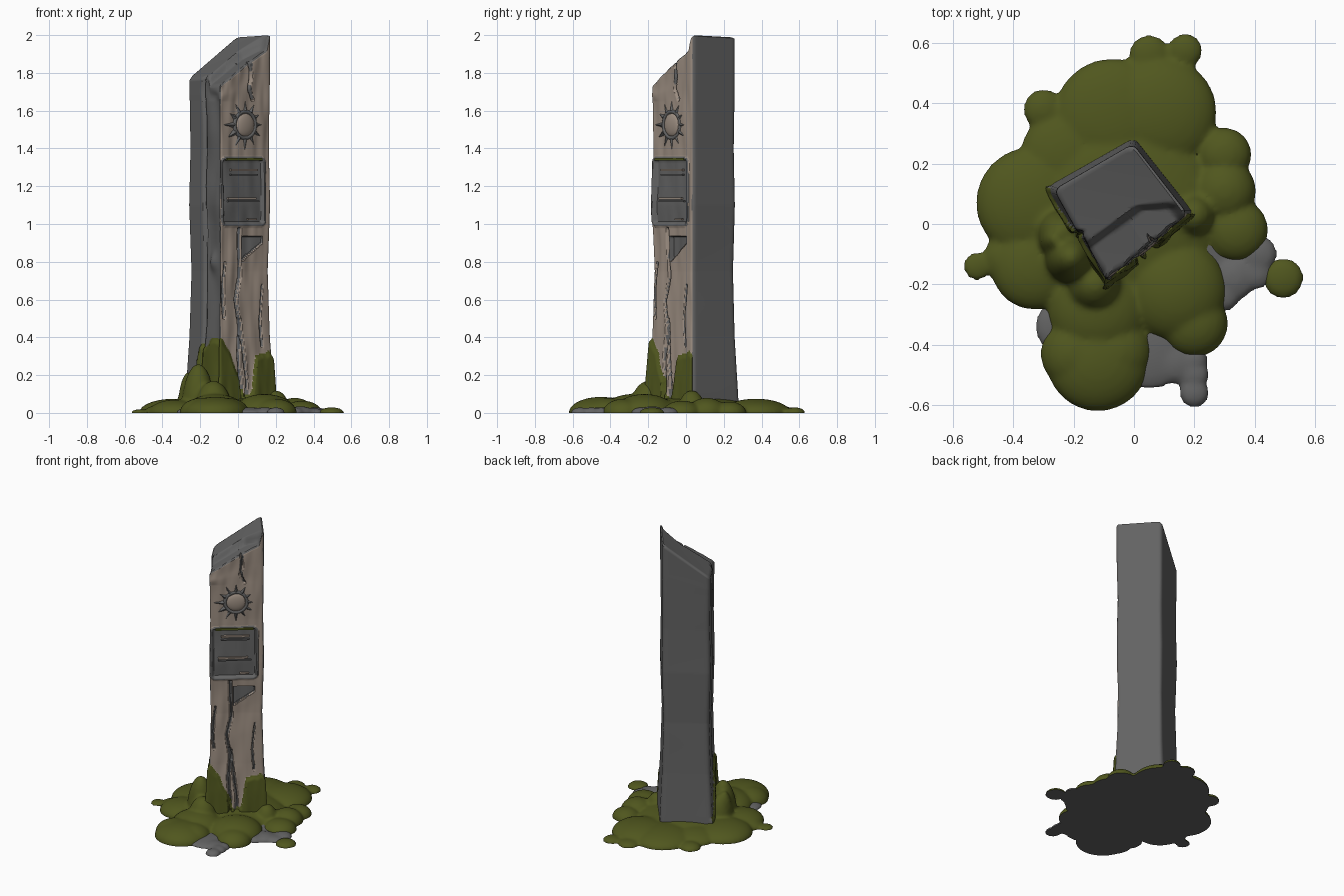
import bpy, bmesh, math
from mathutils import Matrix, Vector, noise

if "Cube" in bpy.data.objects:
    bpy.data.objects.remove(bpy.data.objects["Cube"])

# plan corners of the post (front left, front right, back right, back left)
CORNERS = [Vector(c) for c in ((-.097, -.187), (.176, .035), (-.004, .266), (-.266, .114))]
HALF = .157
FRAME = Matrix.Translation((-0.059, 0.046, 0)) @ Matrix.Rotation(math.radians(39.2), 4, 'Z')

def material(name, rgb):
    m = bpy.data.materials.new(name)
    m.diffuse_color = (*rgb, 1)
    m.use_nodes = True
    m.node_tree.nodes["Principled BSDF"].inputs["Base Color"].default_value = m.diffuse_color
    return m

GREY = material("grey stone", (0.125, 0.125, 0.125))
TAN = material("tan stone", (0.34, 0.275, 0.225))
MOSS = material("moss green", (0.08, 0.094, 0.013))

def make(name, bm, mats, angle=40):
    me = bpy.data.meshes.new(name)
    bm.to_mesh(me)
    bm.free()
    ob = bpy.data.objects.new(name, me)
    bpy.context.collection.objects.link(ob)
    for m in mats:
        me.materials.append(m)
    bpy.ops.object.select_all(action='DESELECT')
    ob.select_set(True)
    bpy.context.view_layer.objects.active = ob
    bpy.ops.object.shade_smooth_by_angle(angle=math.radians(angle))
    return ob

def lerp(pts, x):
    """Piecewise linear lookup in (x, y) points sorted by x."""
    if x <= pts[0][0]:
        return pts[0][1]
    for (a, p), (b, q) in zip(pts, pts[1:]):
        if x <= b:
            return p + (q - p) * (x - a) / (b - a)
    return pts[-1][1]

def smooth(a, b, x):
    t = min(1, max(0, (x - a) / (b - a)))
    return t * t * (3 - 2 * t)

def rnd(a, b, c=0):
    return noise.noise(Vector((a, b, c)))

# ---- post: rounded square section, carved front, sloping stepped top
WIDTH = [(0, .176), (.1, .172), (.4, .157), (.75, .149), (1.1, .158), (1.4, .153), (1.75, .157), (2, .157)]
# cracks: (half width, depth, points of z against u)
CRACKS = [
    (.011, .03, [(.05, -.03), (.3, -.045), (.45, -.035), (.6, -.055), (.72, -.03), (.98, -.035)]),
    (.014, .025, [(.05, .005), (.2, .0), (.38, -.02), (.5, -.035)]),
    (.008, .02, [(.5, -.125), (.62, -.135), (.8, -.12)]),
    (.009, .025, [(1.66, .045), (1.75, .02), (1.84, .035), (2.0, .02)]),
    (.006, .015, [(.35, .1), (.5, .09), (.68, .105)]),
]
MOSS_FRONT = [(-.155, .40), (-.1, .34), (-.06, .22), (-.02, .1), (.03, .12), (.055, .29), (.13, .35), (.17, .3)]
MOSS_LEFT = [(-.155, .40), (.02, .38), (.05, .26), (.11, .14), (.15, .08)]

def top(u, v):
    edge = -.04 - max(0, u - .05) * .7
    step = (.05 + .1 * max(u, 0)) * (1 - smooth(edge - .012, edge + .012, v)) * (1 - smooth(.125, .15, u))
    return 1.886 + .72 * u - .04 * v - step

def panel(u, z):
    """Distance to the sunk plaque outline, negative inside."""
    dx, dz = abs(u + .012) - .107, abs(z - 1.172) - .153
    return math.hypot(max(dx, 0), max(dz, 0)) + min(max(dx, dz), 0) - .03

def carve(u, z):
    """Depth cut in the front face and whether it shows grey."""
    depth, grey = .004 * rnd(u * 28, z * 3), False
    d = panel(u, z)
    if d < 0:
        return -.006 + .022 * smooth(.012, .022, -d), True
    if d > .01:
        for w, deep, pts in CRACKS:
            if pts[0][0] < z < pts[-1][0]:
                w = w * (.75 + .5 * rnd(z * 7, w * 900))
                off = abs(u - lerp(pts, z) - .004 * rnd(z * 10, deep * 70))
                if off < w * 1.5:
                    depth += deep * (1 - smooth(w * .3, w * 1.5, off))
                    grey |= off < w
    # wedge shaped chip under the plaque
    if .80 < z < .935 and -.02 < u < -.02 + .125 * min(1, (z - .80) / .1):
        depth, grey = .026 - .12 * (u + .02), True
    # worn, wavy corners
    if u < -.148 + .014 * rnd(z * 5, 3) or u > .154 + .01 * rnd(z * 5, 7):
        grey = True
    return depth, grey

def moss_line(side, u, v, z):
    if side == 0:
        h = lerp(MOSS_FRONT, u)
    elif side == 3:
        h = lerp(MOSS_LEFT, v)
    else:
        h = .0
    return h + .05 * rnd(u * 22, v * 22, 2) - z

def post_point(a, b, side, z):
    hw, r = lerp(WIDTH, z), .018 if b < 0 else .024
    p = Vector((a * hw, b * hw))
    q = Vector([max(-hw + r, min(hw - r, c)) for c in p])
    p = q + (p - q).normalized() * r
    u, v = p
    fade = smooth(0, .02, hw - abs(u)) if side in (0, 2) else smooth(0, .02, hw - abs(v))
    if side == 0:
        p.y += carve(u, z)[0] * (fade if abs(panel(u, z)) > .03 else 1)
    elif side == 3:   # split, wavy layer on the left face
        line = .0 + .018 * rnd(z * 2.5, 5)
        p.x += fade * (.02 * math.exp(-((v - line) / .008) ** 2) + (1 - smooth(line - .02, line, v)) * (.012 + .014 * rnd(z * 4, v * 9)))
        p.x -= fade * .022 * math.exp(-((v + .07) / .035) ** 2 - ((z - .8) / .05) ** 2)
    else:
        p *= 1 + .012 * rnd(z * 2, side) * fade
    if b < -.98:
        p.y += .006 * rnd(a * 3, z * 5, 4) * fade
    return p + p.normalized() * .014 * smooth(0, .03, moss_line(side, u, v, z))

def build_post():
    bm = bmesh.new()
    ring = []
    for side, n in enumerate((72, 24, 24, 36)):
        for i in range(n):
            t = -1 + 2 * i / n
            ring.append(((t, -1), (1, t), (-t, 1), (-1, -t))[side] + (side,))
    n, straight, upper = len(ring), 220, 26
    rows = []
    for k in range(straight + upper + 1):
        row = []
        for a, b, s in ring:
            zl = 1.65 * min(k, straight) / straight
            p = post_point(a, b, s, zl if k <= straight else 1.65 + .3 * (k - straight) / upper)
            if k > straight:
                zl += (top(*p) - .01 - 1.65) * (k - straight) / upper
            row.append(bm.verts.new((p.x, p.y, zl)))
        rows.append(row)
    rim = [v.co.copy() for v in rows[-1]]
    for k in range(16):
        f = .95 * (1 - k / 16)
        rows.append([bm.verts.new((c.x * f, c.y * f, top(c.x * f, c.y * f))) for c in rim])
    for k in range(len(rows) - 1):
        for i in range(n):
            j = (i + 1) % n
            f = bm.faces.new((rows[k][i], rows[k][j], rows[k + 1][j], rows[k + 1][i]))
            side, c = ring[i][2], f.calc_center_median()
            if k < straight + upper:
                if moss_line(side, c.x, c.y, c.z) > 0:
                    f.material_index = 2
                elif side == 0 and not carve(c.x, c.z)[1]:
                    f.material_index = 1
    bm.faces.new(rows[-1])
    bm.faces.new(rows[0][::-1])
    for v in bm.verts:   # fit the square section to the real plan corners
        s, t = .5 + v.co.x / (2 * HALF), .5 + v.co.y / (2 * HALF)
        a, b, c, d = CORNERS
        v.co.xy = a.lerp(b, s).lerp(d.lerp(c, s), t)
    make("stone_post", bm, (GREY, TAN, MOSS), 50)

build_post()

# ---- sun emblem: domed disc, ring and twelve rays
SUN = FRAME @ Matrix.Translation((-.002, -.152, 1.525)) @ Matrix.Rotation(math.pi / 2, 4, 'X')

bm = bmesh.new()
bmesh.ops.create_uvsphere(bm, u_segments=32, v_segments=12, radius=1)
bm.transform(SUN @ Matrix.Diagonal((.062, .062, .018, 1)))
make("sun_disc", bm, [TAN])

bpy.ops.mesh.primitive_torus_add(major_radius=.07, minor_radius=.011, major_segments=40, minor_segments=10)
ring_ob = bpy.context.object
ring_ob.name = "sun_ring"
ring_ob.data.transform(SUN)
ring_ob.data.materials.append(GREY)
bpy.ops.object.shade_smooth_by_angle(angle=math.radians(60))

bm = bmesh.new()
for k in range(12):
    rot = SUN @ Matrix.Rotation(k * math.pi / 6, 4, 'Z')
    long = .142 if k % 3 == 0 else .132
    pts = [(.07, -.021, -.004), (long, 0, 0), (.07, .021, -.004), (.078, 0, .014)]
    a, b, c, d = [bm.verts.new(rot @ Vector(p)) for p in pts]
    for f in ((a, b, d), (b, c, d), (c, a, d), (a, c, b)):
        bm.faces.new(f)
make("sun_rays", bm, [GREY], 20)

# ---- plaque ledges: thin tan bars with a strip of moss at the top
def bar(name, u, z, w, h, mat, v=-.147):
    bm = bmesh.new()
    bmesh.ops.create_cube(bm, size=1)
    bm.transform(FRAME @ Matrix.Translation((u, v, z)) @ Matrix.Diagonal((w, .016, h, 1)))
    make(name, bm, [mat])

bar("plaque_bar_top", -.005, 1.285, .18, .011, TAN)
bar("plaque_lip_top", -.005, 1.262, .18, .008, GREY)
bar("plaque_bar_middle", -.02, 1.135, .19, .011, TAN)
bar("plaque_lip_middle", -.01, 1.12, .21, .008, GREY)
bar("plaque_bar_bottom", .05, 1.025, .06, .008, TAN)
bar("plaque_moss", -.012, 1.342, .24, .014, MOSS, -.158)

# ---- ground: melted half ellipsoids (x, y, radius, height)
def mound(name, blobs, voxel, mats):
    bm = bmesh.new()
    for x, y, r, h in blobs:
        mat = Matrix.Translation((x, y, 0)) @ Matrix.Diagonal((r, r, h, 1))
        bmesh.ops.create_uvsphere(bm, u_segments=32, v_segments=16, radius=1, matrix=mat)
    raw = make(name + "_raw", bm, mats)
    rem = raw.modifiers.new("melt", 'REMESH')
    rem.mode, rem.voxel_size = 'VOXEL', voxel
    sm = raw.modifiers.new("soften", 'SMOOTH')
    sm.factor, sm.iterations = .5, 6
    me = bpy.data.meshes.new_from_object(raw.evaluated_get(bpy.context.evaluated_depsgraph_get()))
    bpy.data.objects.remove(raw)
    bm = bmesh.new()
    bm.from_mesh(me)
    cut = bmesh.ops.bisect_plane(bm, geom=bm.verts[:] + bm.edges[:] + bm.faces[:],
                                 plane_co=(0, 0, 0), plane_no=(0, 0, 1), clear_inner=True)
    edges = [e for e in cut['geom_cut'] if isinstance(e, bmesh.types.BMEdge)]
    bmesh.ops.holes_fill(bm, edges=edges)
    bm.normal_update()
    for f in bm.faces:   # bare stone underneath
        f.material_index = 1 if len(mats) > 1 and f.normal.z < -.5 else 0
    make(name, bm, mats, 50)

mound("moss_mound", [
    (-.04, .04, .32, .09), (-.07, .35, .2, .07), (.09, .37, .185, .075), (.05, .56, .068, .03),
    (.17, .575, .058, .03), (-.3, .38, .068, .035), (-.34, .07, .185, .075), (-.22, .22, .16, .06),
    (-.33, -.14, .145, .07), (-.42, -.11, .08, .04), (-.52, -.14, .048, .02),
    (-.19, -.43, .12, .08), (-.12, -.45, .172, .085), (-.06, -.42, .12, .08), (-.12, -.28, .17, .1),
    (.14, -.22, .17, .1), (.2, -.33, .112, .075), (.3, .23, .09, .06), (.3, .11, .105, .08),
    (.34, -.02, .105, .065), (.495, -.18, .068, .03),
    (-.24, -.03, .085, .2), (-.26, -.05, .06, .22), (-.13, -.2, .1, .17), (-.21, -.11, .09, .26),
    (.2, .03, .075, .12)], .011, (MOSS, GREY))

mound("stone_footing", [
    (0, 0, .36, .04), (.05, -.42, .13, .03), (.14, -.46, .07, .03), (.2, -.45, .045, .03), (.2, -.5, .05, .03),
    (.2, -.56, .05, .03), (.33, -.18, .075, .035), (.3, -.24, .05, .03), (.41, -.1, .065, .03),
    (.4, -.16, .06, .025), (-.24, -.34, .09, .03), (-.22, -.45, .085, .025)], .011, (GREY,))
